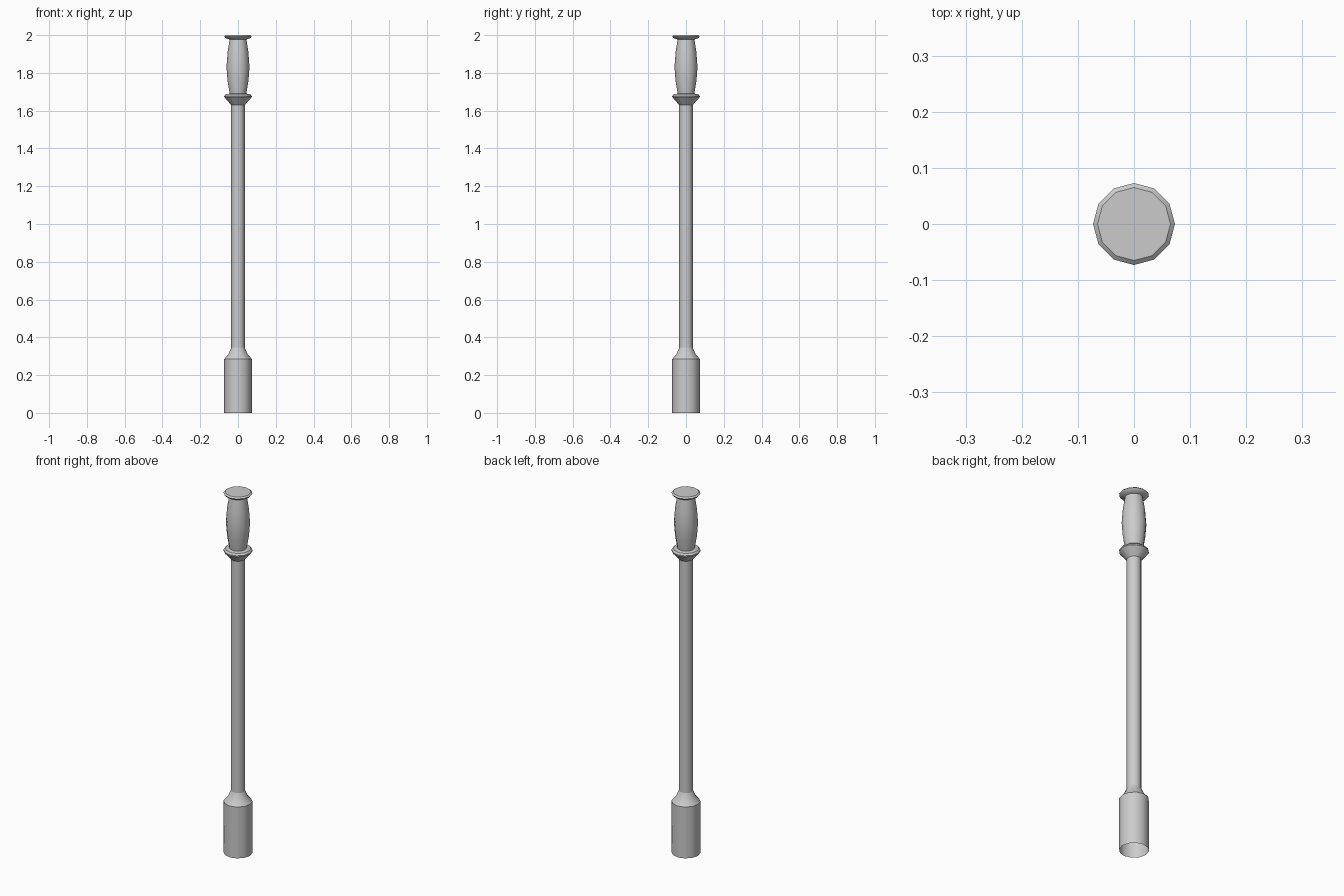
import bpy, bmesh
from math import sin, cos, pi

if "Cube" in bpy.data.objects:
    bpy.data.objects.remove(bpy.data.objects["Cube"])

SIDES = 12


def turned(name, profile, cap_top=False):
    """Revolve (radius, z) points, listed bottom to top, around the z axis."""
    bm = bmesh.new()
    rings = [[bm.verts.new((r * cos(2 * pi * i / SIDES), r * sin(2 * pi * i / SIDES), z))
              for i in range(SIDES)] for r, z in profile]
    for low, high in zip(rings, rings[1:]):
        for i in range(SIDES):
            j = (i + 1) % SIDES
            bm.faces.new((low[i], low[j], high[j], high[i]))
    if cap_top:
        bm.faces.new(rings[-1])
    mesh = bpy.data.meshes.new(name)
    bm.to_mesh(mesh)
    bm.free()
    obj = bpy.data.objects.new(name, mesh)
    bpy.context.collection.objects.link(obj)
    bpy.ops.object.select_all(action='DESELECT')
    obj.select_set(True)
    bpy.context.view_layer.objects.active = obj
    bpy.ops.object.shade_smooth_by_angle(angle=0.61)
    return obj


# Open-ended socket with a tapered, slightly hollow shoulder
turned("socket", [(0.073, 0), (0.073, 0.285), (0.05, 0.312), (0.036, 0.345)])

# Long straight shaft
turned("shaft", [(0.036, 0.345), (0.036, 1.63)])

# Flared collar below the grip
turned("collar", [(0.036, 1.63), (0.073, 1.672), (0.073, 1.678), (0.065, 1.687), (0.044, 1.69)])

# Barrel-shaped grip
turned("grip", [(0.044, 1.69), (0.055, 1.755), (0.061, 1.83), (0.055, 1.91), (0.044, 1.98)])

# Flat pommel disc with a bevelled rim
turned("pommel", [(0.044, 1.977), (0.066, 1.984), (0.073, 1.993), (0.065, 2.0)], cap_top=True)
